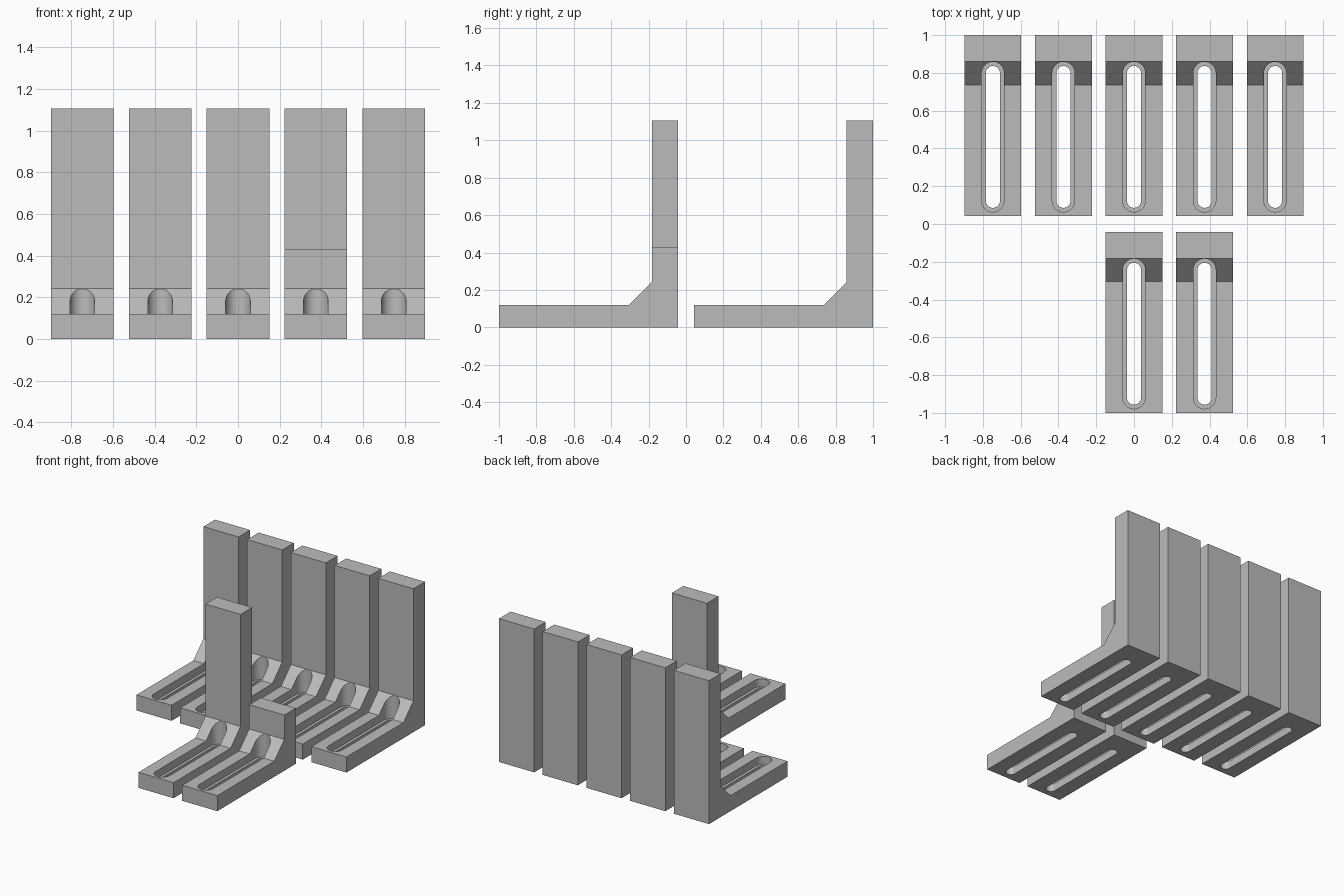
import bpy, bmesh, math

if "Cube" in bpy.data.objects:
    bpy.data.objects.remove(bpy.data.objects["Cube"])

WIDTH, PITCH = 0.30, 0.3735
ROW_BACK, ROW_FRONT = 0.042, -1.0   # front edge of each row

grey = bpy.data.materials.new("plain grey")
grey.diffuse_color = (0.5, 0.5, 0.5, 1)
grey.use_nodes = True
grey.node_tree.nodes["Principled BSDF"].inputs["Base Color"].default_value = grey.diffuse_color


def prism(name, outline, to3d, direction):
    """Extrude a flat outline into a solid."""
    bm = bmesh.new()
    face = bm.faces.new([bm.verts.new(to3d(p)) for p in outline])
    ext = bmesh.ops.extrude_face_region(bm, geom=[face])
    moved = [g for g in ext["geom"] if isinstance(g, bmesh.types.BMVert)]
    bmesh.ops.translate(bm, verts=moved, vec=direction)
    bmesh.ops.recalc_face_normals(bm, faces=bm.faces)
    mesh = bpy.data.meshes.new(name)
    bm.to_mesh(mesh)
    bm.free()
    mesh.materials.append(grey)
    obj = bpy.data.objects.new(name, mesh)
    bpy.context.collection.objects.link(obj)
    return obj


def slot_cutter(name, x, y0, y1, radius, z0, z1, steps=20):
    """Round-ended slot running along y between arc centres y0 and y1."""
    pts = []
    for centre, start in ((y1, 0), (y0, math.pi)):
        for i in range(steps + 1):
            a = start + math.pi * i / steps
            pts.append((x + radius * math.cos(a), centre + radius * math.sin(a)))
    cutter = prism(name, pts, lambda p: (p[0], p[1], z0), (0, 0, z1 - z0))
    cutter.hide_render = True
    return cutter


def bracket(name, x, y, height):
    # L-shaped side profile with a sloped gusset in the corner
    profile = [(0, 0), (0.958, 0), (0.958, height), (0.817, height),
               (0.817, 0.242), (0.695, 0.12), (0, 0.12)]
    body = prism(name, profile, lambda p: (x - WIDTH / 2, y + p[0], p[1]), (WIDTH, 0, 0))
    # wide pocket from above, narrower slot right through
    cutters = [slot_cutter("pocket_cutter", x, y + 0.081, y + 0.757, 0.0595, 0.06, 0.3),
               slot_cutter("slot_cutter", x, y + 0.081, y + 0.757, 0.0375, -0.1, 0.2)]
    for c in cutters:
        mod = body.modifiers.new(c.name, "BOOLEAN")
        mod.operation, mod.solver, mod.object = "DIFFERENCE", "EXACT", c
    bpy.ops.object.select_all(action="DESELECT")
    body.select_set(True)
    bpy.context.view_layer.objects.active = body
    for m in list(body.modifiers):
        bpy.ops.object.modifier_apply(modifier=m.name)
    for c in cutters:
        bpy.data.objects.remove(c)
    bpy.ops.object.shade_smooth_by_angle(angle=math.radians(30))


# back row of five tall brackets
for i in range(-2, 3):
    bracket("tall_bracket", i * PITCH, ROW_BACK, 1.107)

# front row: one tall, one short
bracket("front_tall_bracket", 0, ROW_FRONT, 1.107)
bracket("front_short_bracket", PITCH, ROW_FRONT, 0.43)
